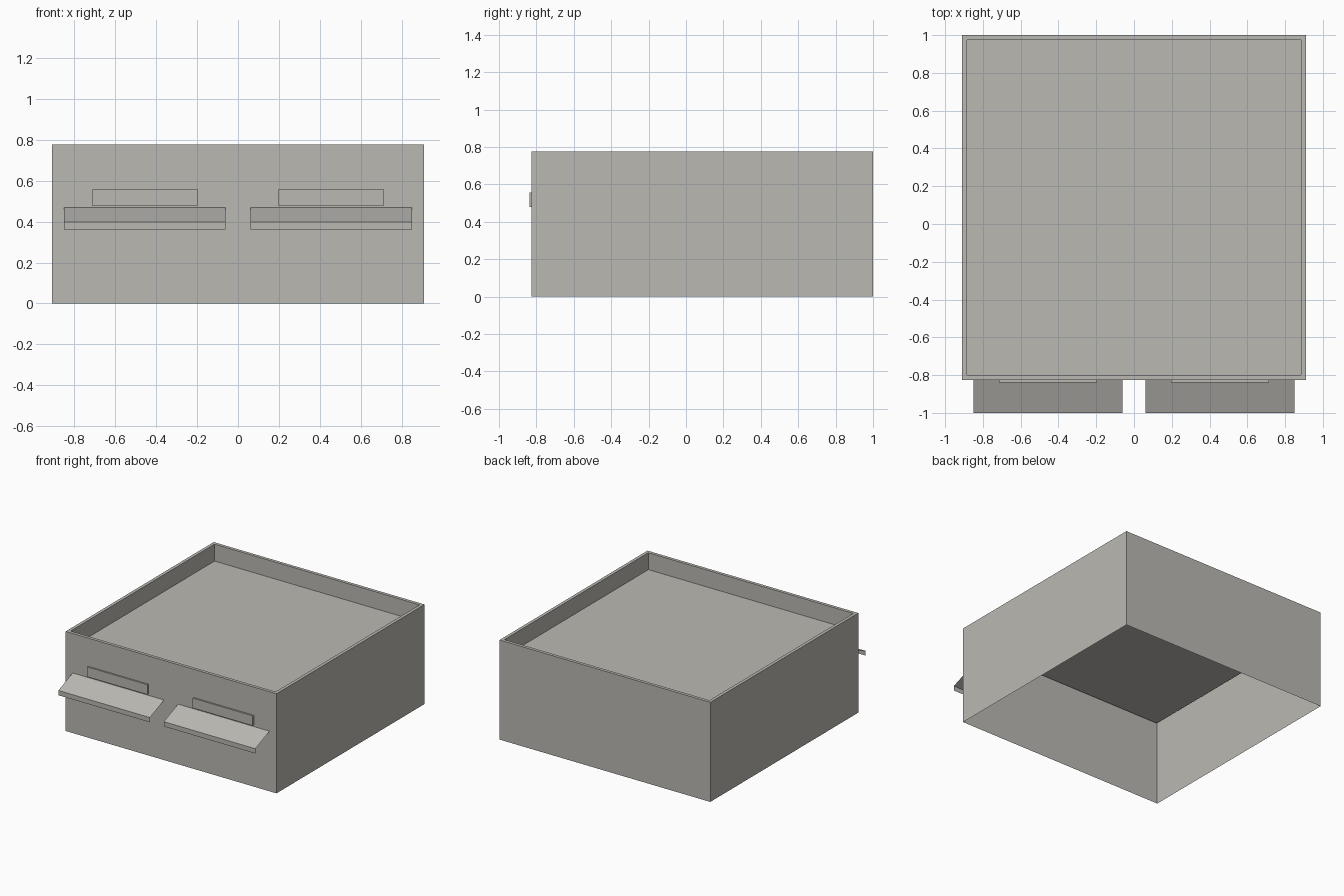
import bpy
import bmesh

old = bpy.data.objects.get("Cube")
if old:
    bpy.data.objects.remove(old, do_unlink=True)

# Single warm grey finish
grey = bpy.data.materials.new("warm_grey")
grey.use_nodes = True
colour = (0.5, 0.485, 0.45, 1)
grey.diffuse_color = colour
grey.node_tree.nodes["Principled BSDF"].inputs["Base Color"].default_value = colour

HALF_W, FRONT, BACK = 0.91, -0.825, 1.0
TOP, ROOF, RIM = 0.777, 0.645, 0.025


def finish(name, bm):
    mesh = bpy.data.meshes.new(name)
    bm.to_mesh(mesh)
    bm.free()
    mesh.materials.append(grey)
    obj = bpy.data.objects.new(name, mesh)
    bpy.context.collection.objects.link(obj)
    return obj


def ring(bm, inset, z):
    x, y0, y1 = HALF_W - inset, FRONT + inset, BACK - inset
    return [bm.verts.new(p) for p in ((-x, y0, z), (x, y0, z), (x, y1, z), (-x, y1, z))]


# Building shell: outer walls, parapet rim, inner parapet, sunken roof, open base
bm = bmesh.new()
rings = [ring(bm, i, z) for i, z in ((0, 0), (0, TOP), (RIM, TOP), (RIM, ROOF))]
for low, high in zip(rings, rings[1:]):
    for i in range(4):
        j = (i + 1) % 4
        bm.faces.new((low[i], low[j], high[j], high[i]))
bm.faces.new(rings[-1])
finish("building_shell", bm)


def awning(name, x0, x1):
    """Thin sloping sheet with a hanging front lip."""
    bm = bmesh.new()
    profile = ((FRONT, 0.469), (-1.0, 0.399), (-1.0, 0.362))
    rows = [[bm.verts.new((x, y, z)) for x in (x0, x1)] for y, z in profile]
    for a, b in zip(rows, rows[1:]):
        bm.faces.new((a[0], b[0], b[1], a[1]))
    finish(name, bm)


def sign_panel(name, x0, x1):
    """Shallow raised panel on the front wall."""
    bm = bmesh.new()
    bmesh.ops.create_cube(bm, size=1)
    y0, y1, z0, z1 = FRONT - 0.013, FRONT, 0.48, 0.557
    bmesh.ops.scale(bm, vec=(x1 - x0, y1 - y0, z1 - z0), verts=bm.verts)
    bmesh.ops.translate(bm, vec=((x0 + x1) / 2, (y0 + y1) / 2, (z0 + z1) / 2), verts=bm.verts)
    finish(name, bm)


# Matching awning and panel on each half of the front
for side, s in (("left", 1), ("right", -1)):
    awning(side + "_awning", *sorted((s * 0.06, s * 0.85)))
    sign_panel(side + "_panel", *sorted((s * 0.196, s * 0.714)))
